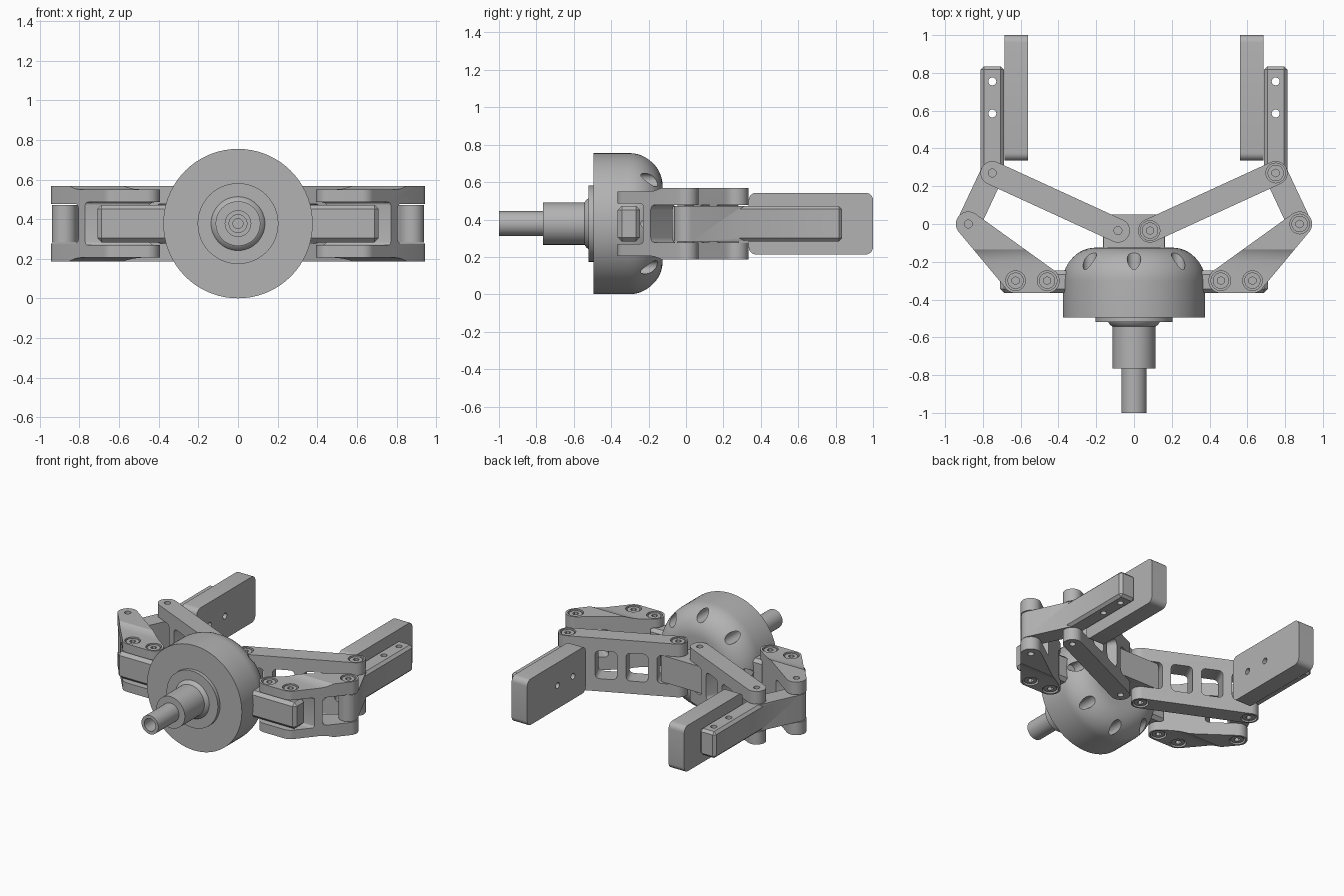
import bpy, bmesh, math
from mathutils import Matrix, Vector

if "Cube" in bpy.data.objects:
    bpy.data.objects.remove(bpy.data.objects["Cube"], do_unlink=True)

MID = 0.378            # height of the symmetry plane
GREY = (0.45, 0.45, 0.45, 1)
metal = bpy.data.materials.new("plain grey metal")
metal.use_nodes = True
metal.diffuse_color = GREY
metal.node_tree.nodes["Principled BSDF"].inputs["Base Color"].default_value = GREY
parts = []


def finish(bm, name):
    bmesh.ops.recalc_face_normals(bm, faces=bm.faces[:])
    mesh = bpy.data.meshes.new(name)
    bm.to_mesh(mesh)
    bm.free()
    mesh.materials.append(metal)
    obj = bpy.data.objects.new(name, mesh)
    bpy.context.collection.objects.link(obj)
    parts.append(obj)
    return obj


def box(name, lo, hi, round_axes="", radius=0.03, steps=5, angle=0, origin=(0, 0)):
    """Box from lo to hi, turned about z; edges along round_axes are bevelled."""
    lo, hi = Vector(lo), Vector(hi)
    bm = bmesh.new()
    bmesh.ops.create_cube(bm, size=1)
    bmesh.ops.transform(bm, verts=bm.verts[:],
                        matrix=Matrix.Translation((lo + hi) / 2) @ Matrix.Diagonal((hi - lo).to_4d()))
    axes = ["XYZ".index(a) for a in round_axes]
    edges = [e for e in bm.edges
             if any(abs((e.verts[0].co - e.verts[1].co).normalized()[a]) > 0.9 for a in axes)]
    if edges:
        bmesh.ops.bevel(bm, geom=edges, offset=radius, segments=steps, profile=0.5, affect='EDGES')
    bmesh.ops.transform(bm, verts=bm.verts[:],
                        matrix=Matrix.Translation((*origin, 0)) @ Matrix.Rotation(angle, 4, 'Z'))
    return finish(bm, name)


def cylinder(name, x, y, z0, z1, r, axis='Z', n=32):
    """Cylinder from z0 to z1 along its axis; x, y are the other two coordinates."""
    bm = bmesh.new()
    bmesh.ops.create_cone(bm, cap_ends=True, segments=n, radius1=r, radius2=r, depth=z1 - z0)
    m = Matrix.Translation((x, y, (z0 + z1) / 2))
    if axis == 'Y':    # x, z given
        m = Matrix.Translation((x, (z0 + z1) / 2, y)) @ Matrix.Rotation(math.pi / 2, 4, 'X')
    if axis == 'X':    # y, z given
        m = Matrix.Translation(((z0 + z1) / 2, x, y)) @ Matrix.Rotation(math.pi / 2, 4, 'Y')
    bmesh.ops.transform(bm, verts=bm.verts[:], matrix=m)
    return finish(bm, name)


def hull_plate(name, centres, r, z0, z1, n=40):
    """Prism around a set of equal circles."""
    bm = bmesh.new()
    for cx, cy in centres:
        for i in range(n):
            a = 2 * math.pi * i / n
            for z in (z0, z1):
                bm.verts.new((cx + r * math.cos(a), cy + r * math.sin(a), z))
    res = bmesh.ops.convex_hull(bm, input=bm.verts[:])
    loose = {v for v in res["geom_interior"] + res["geom_unused"] if isinstance(v, bmesh.types.BMVert)}
    bmesh.ops.delete(bm, geom=list(loose), context='VERTS')
    bmesh.ops.dissolve_limit(bm, angle_limit=0.01, verts=bm.verts[:], edges=bm.edges[:])
    return finish(bm, name)


def lathe(name, profile, n=72):
    """Spin (radius, y) points about the long axis."""
    bm = bmesh.new()
    vs = [bm.verts.new((r, y, MID)) for r, y in profile]
    es = [bm.edges.new(p) for p in zip(vs, vs[1:])]
    bmesh.ops.spin(bm, geom=vs + es, cent=(0, 0, MID), axis=(0, 1, 0), angle=2 * math.pi, steps=n)
    bmesh.ops.remove_doubles(bm, verts=bm.verts[:], dist=1e-5)
    return finish(bm, name)


def boolean(obj, tools, operation='DIFFERENCE'):
    for tool in tools:
        mod = obj.modifiers.new("cut", 'BOOLEAN')
        mod.operation, mod.object, mod.solver = operation, tool, 'EXACT'
    bpy.context.view_layer.update()
    mesh = bpy.data.meshes.new_from_object(obj.evaluated_get(bpy.context.evaluated_depsgraph_get()))
    obj.modifiers.clear()
    obj.data = mesh
    for tool in tools:
        parts.remove(tool)
        bpy.data.objects.remove(tool, do_unlink=True)


def flip_z(z0, z1):
    return 2 * MID - z1, 2 * MID - z0


def bolt(name, p, top, up=True):
    """Recessed cap screw with a socket; returns the recess cutter."""
    def span(a, b):
        return (a, b) if up else flip_z(a, b)
    head = cylinder(name, *p, *span(top - 0.05, top - 0.006), 0.043)
    boolean(head, [cylinder("socket", *p, *span(top - 0.03, top + 0.02), 0.021, n=6)])
    return cylinder("recess", *p, *span(top - 0.03, top + 0.05), 0.052)


def pin_hole(p, top, up=False):
    z = (top - 0.04, top + 0.05)
    return cylinder("pin_hole", *p, *(z if up else flip_z(*z)), 0.021)


# Domed hub with axial screw holes around the dome
arc = [(0.2 + 0.177 * math.cos(a), -0.302 + 0.177 * math.sin(a))
       for a in (math.pi / 2 * i / 12 for i in range(13))]
hub = lathe("hub", [(0, -0.495), (0.377, -0.495)] + arc + [(0, -0.125)])
boolean(hub, [cylinder("hole", 0.33 * math.cos(i * math.pi / 4), MID + 0.33 * math.sin(i * math.pi / 4),
                       -0.38, 0, 0.036, 'Y') for i in range(8)])

# Flange and stepped hollow shaft
lathe("shaft", [(0, -0.49), (0.204, -0.49), (0.204, -0.52), (0.136, -0.52), (0.128, -0.533), (0.113, -0.543),
                (0.113, -0.765), (0.067, -0.765), (0.067, -1), (0.045, -1), (0.045, -0.8),
                (0.025, -0.8), (0.025, -0.7), (0, -0.7)], 48)

# Fixed mounts that carry the links
LOW, HIGH = 0.283, 0.473       # tongue height
SLOT_LOW, SLOT_HIGH = 0.278, 0.478
BOTTOM, TOP = 0.187, 0.569     # fork height
box("cross_bar", (-0.71, -0.365, LOW), (0.71, -0.245, HIGH), "XYZ", 0.022, 1)
box("rear_mount", (-0.165, -0.2, LOW), (0.165, 0.05, HIGH), "Y", 0.01, 2)

first_arm_part = len(parts)
hip, knee, elbow = (0.085, -0.035), (0.75, 0.27), (0.877, 0.0)
base_in, base_out = (0.46, -0.3), (0.627, -0.3)


def heading(a, b):
    return math.atan2(b[1] - a[1], b[0] - a[0])


# Outer link: forked at both ends, thinner where it clamps the cross bar
link = hull_plate("outer_link", [base_in, base_out, elbow], 0.066, BOTTOM, TOP)
tools = [box("fork_slot", (0.2, -0.5, SLOT_LOW), (0.7, 0.5, SLOT_HIGH), "Y", 0.025, 5,
             heading(base_out, elbow), base_out),
         box("bar_slot", (0.2, -0.6, 0.27), (1, -0.23, 0.486), "X", 0.015, 4)]
for sign in (1, -1):
    bm = bmesh.new()
    section = [(-0.6, 0.172), (-0.2, 0.172), (-0.17, 0.176), (-0.14, 0.187), (-0.12, 0.2), (-0.12, 0.3), (-0.6, 0.3)]
    face = bm.faces.new([bm.verts.new((0.2, y, MID + sign * h)) for y, h in section])
    new = bmesh.ops.extrude_face_region(bm, geom=[face])["geom"]
    bmesh.ops.translate(bm, vec=(1, 0, 0), verts=[v for v in new if isinstance(v, bmesh.types.BMVert)])
    tools.append(finish(bm, "step_cutter"))
for p in (base_in, base_out):
    for up in (True, False):
        tools.append(bolt("base_bolt", p, MID + 0.172, up))
tools += [bolt("elbow_bolt", elbow, TOP), pin_hole(elbow, TOP)]
boolean(link, tools)

# Inner link: forked ends and two rounded windows
link = hull_plate("inner_link", [hip, knee], 0.063, BOTTOM, TOP)
turn, length = heading(hip, knee), math.dist(hip, knee)
spans = [(-0.3, 0.13), (0.19, 0.335), (0.395, 0.54), (length - 0.13, length + 0.3)]
tools = [box("window", (a, -0.3, SLOT_LOW), (b, 0.3, SLOT_HIGH), "Y", 0.03, 5, turn, hip) for a, b in spans]
for p in (hip, knee):
    tools += [bolt("link_bolt", p, TOP), pin_hole(p, TOP)]
boolean(link, tools)

# Finger: angled knuckle joined to a straight bar
finger = hull_plate("finger", [elbow, knee], 0.063, LOW, HIGH)
boolean(finger, [box("bar", (0.688, 0.26, LOW), (0.813, 0.835, HIGH), "XYZ", 0.018, 1)], 'UNION')
boolean(finger, [cylinder("hole", 0.75, y, 0, 1, 0.021) for y in (0.585, 0.755)])

# Gripping pad
pad = box("grip_pad", (0.562, 0.335, 0.213), (0.686, 1.0, 0.543), "X", 0.04, 6)
boolean(pad, [cylinder("hole", y, MID, 0.5, 0.75, 0.021, 'X') for y in (0.48, 0.655)])

# Opposite arm: the same parts turned half a revolution about the long axis
half_turn = (Matrix.Translation((0, 0, MID)) @ Matrix.Rotation(math.pi, 4, 'Y')
             @ Matrix.Translation((0, 0, -MID)))
for obj in parts[first_arm_part:]:
    twin = obj.copy()
    twin.data = obj.data.copy()
    twin.data.transform(half_turn)
    twin.name = "right_" + obj.name
    obj.name = "left_" + obj.name
    bpy.context.collection.objects.link(twin)
    parts.append(twin)

# Smooth the curved surfaces, keep edges crisp
bpy.ops.object.select_all(action='DESELECT')
for obj in parts:
    obj.select_set(True)
bpy.context.view_layer.objects.active = parts[0]
bpy.ops.object.shade_smooth_by_angle(angle=math.radians(30))
